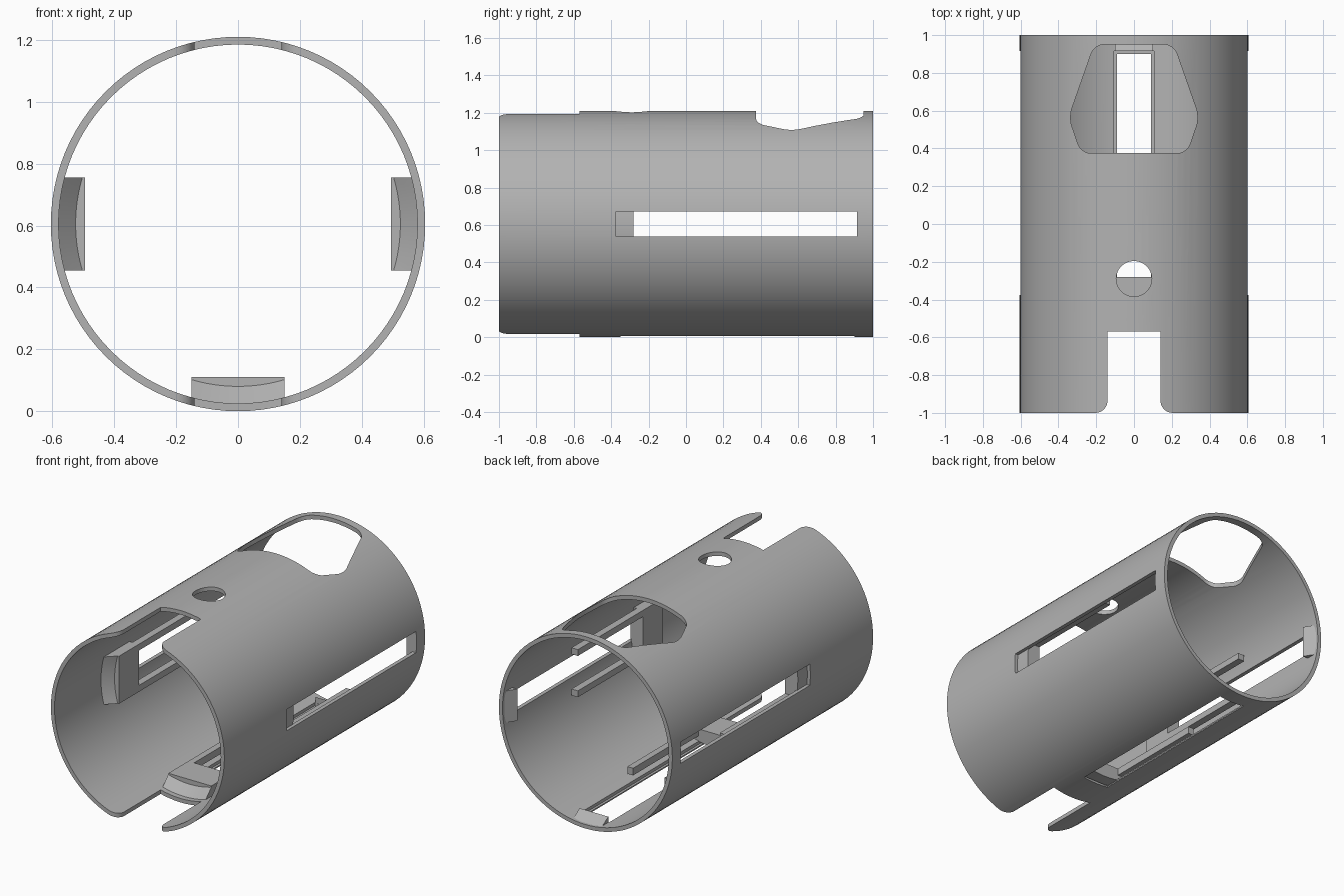
import bpy, bmesh
from math import pi, sin, cos, radians
from mathutils import Matrix, Vector

cube = bpy.data.objects.get("Cube")
if cube:
    bpy.data.objects.remove(cube, do_unlink=True)

R, R_IN = 0.605, 0.58          # shell radii, axis along y
LIFT = Matrix.Translation((0, 0, R))

grey = bpy.data.materials.new("plain_grey")
grey.use_nodes = True
grey.diffuse_color = (0.45, 0.45, 0.45, 1)
grey.node_tree.nodes["Principled BSDF"].inputs["Base Color"].default_value = (0.45, 0.45, 0.45, 1)


def finish(bm, name, turn=0.0):
    """Turn the part about the shell axis, lift it and make an object."""
    bmesh.ops.transform(bm, matrix=LIFT @ Matrix.Rotation(turn, 4, 'Y'), verts=bm.verts)
    bmesh.ops.recalc_face_normals(bm, faces=bm.faces)
    mesh = bpy.data.meshes.new(name)
    bm.to_mesh(mesh)
    bm.free()
    mesh.materials.append(grey)
    obj = bpy.data.objects.new(name, mesh)
    bpy.context.scene.collection.objects.link(obj)
    return obj


def box(name, x, y, z, turn=0.0):
    bm = bmesh.new()
    bmesh.ops.create_cube(bm, size=1)
    lo, hi = Vector((x[0], y[0], z[0])), Vector((x[1], y[1], z[1]))
    for v in bm.verts:
        v.co = (lo + hi) / 2 + v.co * (hi - lo)
    return finish(bm, name, turn)


def drum(name, r0, r1, y0, y1):
    """Cylinder or cone along y."""
    bm = bmesh.new()
    bmesh.ops.create_cone(bm, cap_ends=True, segments=96, radius1=r0, radius2=r1, depth=y1 - y0)
    place = Matrix.Translation((0, (y0 + y1) / 2, 0)) @ Matrix.Rotation(-pi / 2, 4, 'X')
    bmesh.ops.transform(bm, matrix=place, verts=bm.verts)
    return finish(bm, name)


def prism(name, outline, z0, z1, rounding=0.0):
    """Extrude an xy outline upward, with optional rounded corners."""
    bm = bmesh.new()
    bm.faces.new([bm.verts.new((x, y, z0)) for x, y in outline])
    if rounding:
        bmesh.ops.bevel(bm, geom=bm.verts[:], offset=rounding, segments=6,
                        profile=0.5, affect='VERTICES')
    new = bmesh.ops.extrude_face_region(bm, geom=bm.faces[:])["geom"]
    bmesh.ops.translate(bm, vec=(0, 0, z1 - z0),
                        verts=[g for g in new if isinstance(g, bmesh.types.BMVert)])
    return finish(bm, name)


def combine(obj, tools):
    """Run the booleans, keep the result and drop the tools."""
    for operation, tool in tools:
        tool.hide_render = True
        mod = obj.modifiers.new("cut", 'BOOLEAN')
        mod.operation, mod.object, mod.solver = operation, tool, 'EXACT'
    graph = bpy.context.evaluated_depsgraph_get()
    mesh = bpy.data.meshes.new_from_object(obj.evaluated_get(graph))
    obj.modifiers.clear()
    obj.data = mesh
    for _, tool in tools:
        bpy.data.objects.remove(tool, do_unlink=True)


def smooth(obj):
    bpy.ops.object.select_all(action='DESELECT')
    obj.select_set(True)
    bpy.context.view_layer.objects.active = obj
    bpy.ops.object.shade_smooth_by_angle(angle=radians(30))


# Shell and its openings
shell = drum("tube_shell", R, R, -1, 1)
cuts = [drum("bore", R_IN, R_IN, -1.1, 1.1)]

# Front notches, top and bottom, with rounded mouth corners
w, f = 0.14, 0.065
arc = [(w + f - f * cos(a), -1 + f - f * sin(a)) for a in [i * pi / 16 for i in range(9)]]
half = [(w, -0.57)] + arc + [(w + f, -1.1)]
notch = half + [(-x, y) for x, y in reversed(half)]
cuts.append(prism("top_notch", notch, 0.3, 0.8))
cuts.append(prism("bottom_notch", notch, -0.8, -0.3))

# Rear window in the top
side = [(0.21, 0.95), (0.345, 0.565), (0.28, 0.375)]
cuts.append(prism("window", side + [(-x, y) for x, y in reversed(side)], 0.2, 0.8, 0.05))

# Round hole in the top
hole = [(0.094 * cos(i * pi / 24), -0.29 + 0.094 * sin(i * pi / 24)) for i in range(48)]
cuts.append(prism("round_hole", hole, 0.3, 0.8))

# Long slots on both sides and a stepped one underneath
for turn in (pi / 2, -pi / 2):
    cuts.append(box("side_slot", (-0.067, 0.067), (-0.375, 0.915), (-0.7, -0.5), turn))
cuts.append(box("bottom_slot", (-0.09, 0.09), (-0.35, 0.9), (-0.7, -0.5)))
cuts.append(box("bottom_slot_step", (-0.105, 0.105), (-0.365, 0.915), (-0.59, -0.5)))
combine(shell, [('DIFFERENCE', c) for c in cuts])
smooth(shell)

# Inner guides: front bar, two rails and a rear stop, at each slot
for place, turn in (("bottom", 0), ("left", -pi / 2), ("right", pi / 2)):
    bar = box(place + "_guide_bar", (-0.15, 0.15), (-0.54, -0.28), (-0.62, -0.495), turn)
    combine(bar, [('INTERSECT', drum("bar_limit", 0.584, 0.584, -0.8, 0)),
                  ('DIFFERENCE', drum("bar_chamfer", 0.593, 0.525, -0.55, -0.48))])
    smooth(bar)
    for s, end in ((-1, "a"), (1, "b")):
        box(place + "_guide_rail_" + end, sorted((s * 0.11, s * 0.15)),
            (-0.285, 0.37), (-0.54, -0.495), turn)
    bm = bmesh.new()
    ends = [[bm.verts.new((x, y, z)) for y, z in ((0.917, -0.588), (0.917, -0.535), (0.985, -0.578))]
            for x in (-0.1, 0.1)]
    for tri in ends:
        bm.faces.new(tri)
    for i in range(3):
        j = (i + 1) % 3
        bm.faces.new((ends[0][i], ends[0][j], ends[1][j], ends[1][i]))
    finish(bm, place + "_rear_stop", turn)
